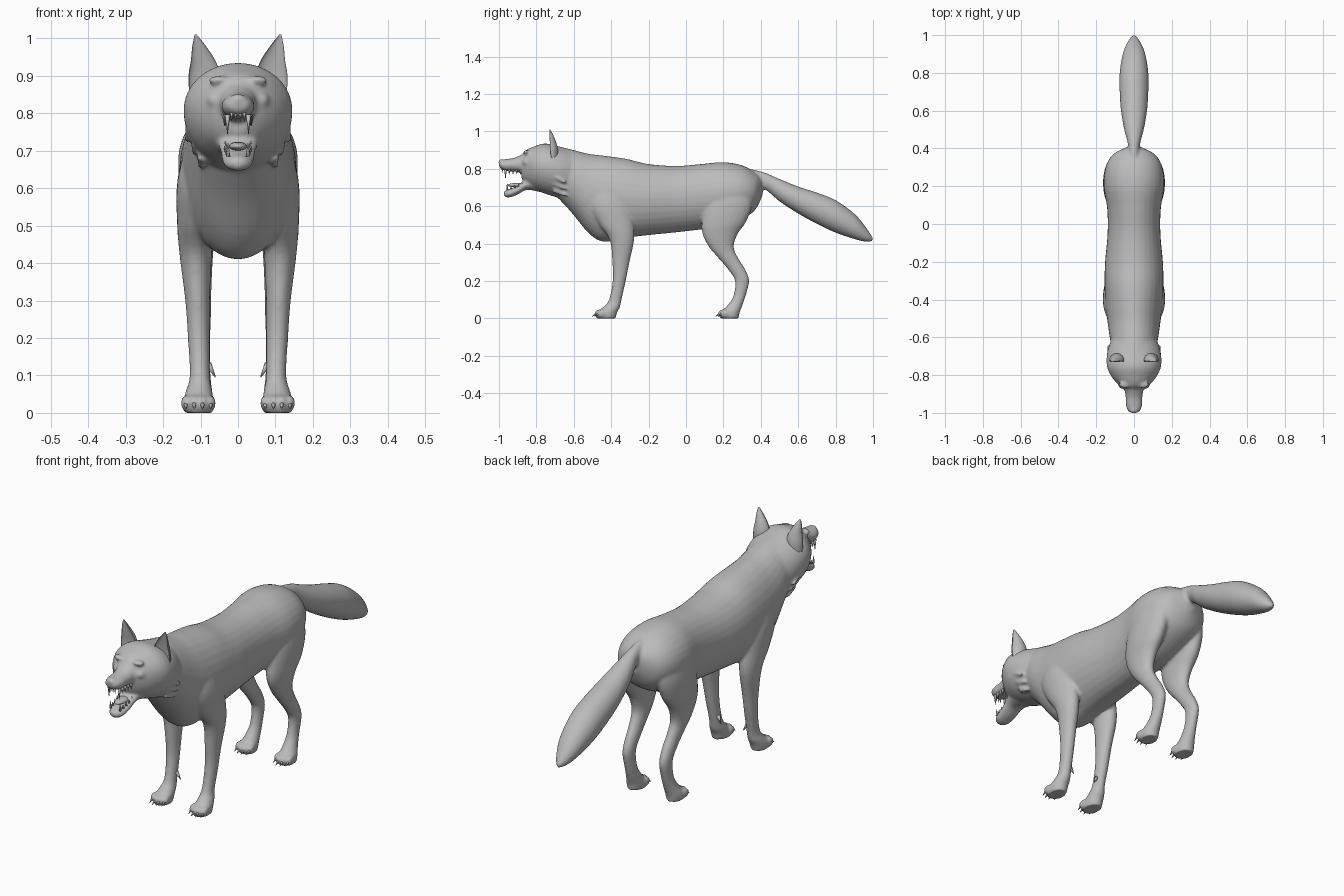
import bpy, bmesh
from math import sin, cos, tau
from mathutils import Vector, Matrix

cube = bpy.data.objects.get("Cube")
if cube:
    bpy.data.objects.remove(cube, do_unlink=True)

GREY = (0.5, 0.5, 0.5, 1)
fur = bpy.data.materials.new("grey_fur")
fur.use_nodes = True
fur.diffuse_color = GREY
fur.node_tree.nodes["Principled BSDF"].inputs["Base Color"].default_value = GREY


def spline(rows, steps=5):
    """Catmull-Rom interpolation through rows of numbers."""
    rows = [Vector(r) for r in rows]
    out = []
    for i in range(len(rows) - 1):
        a, b = rows[max(i - 1, 0)], rows[i]
        c, d = rows[i + 1], rows[min(i + 2, len(rows) - 1)]
        for s in range(steps):
            t = s / steps
            out.append(0.5 * (2 * b + (c - a) * t + (2 * a - 5 * b + 4 * c - d) * t * t
                              + (3 * b - a - 3 * c + d) * t ** 3))
    return out + [rows[-1]]


def skin(bm, rings):
    """Bridge rings of points into a closed tube."""
    loops = [[bm.verts.new(p) for p in ring] for ring in rings]
    n = len(loops[0])
    faces = [bm.faces.new(loops[0]), bm.faces.new(loops[-1])]
    for a, b in zip(loops, loops[1:]):
        for i in range(n):
            j = (i + 1) % n
            faces.append(bm.faces.new((a[i], a[j], b[j], b[i])))
    bmesh.ops.recalc_face_normals(bm, faces=faces)


def trunk(bm, rows, middle=0.5, n=32):
    """Slices across y: (y, top, bottom, half width)."""
    rings = []
    for y, top, bottom, w in spline(rows):
        mid = bottom + (top - bottom) * middle
        ring = []
        for k in range(n):
            c, s = cos(tau * k / n), sin(tau * k / n)
            h = top - mid if s > 0 else mid - bottom
            ring.append((w * c, y, mid + h * s))
        rings.append(ring)
    skin(bm, rings)


def limb(bm, rows, side, cup=False, n=24):
    """Slices across z: (z, x, y, half width, half depth)."""
    rings = []
    for z, x, y, rx, ry in spline(rows):
        ring = []
        for k in range(n):
            c, s = cos(tau * k / n), sin(tau * k / n)
            if cup and s < 0:
                s *= -0.4
            ring.append((side * (x + rx * c), y + ry * s, z))
        rings.append(ring)
    skin(bm, rings)


def ball(bm, centre, size):
    m = Matrix.Translation(centre) @ Matrix.Diagonal((*size, 1))
    bmesh.ops.create_uvsphere(bm, u_segments=16, v_segments=10, radius=1, matrix=m)


def spike(bm, base, tip, radius):
    base, tip = Vector(base), Vector(tip)
    d = tip - base
    m = Matrix.Translation((base + tip) / 2) @ d.to_track_quat("Z", "Y").to_matrix().to_4x4()
    bmesh.ops.create_cone(bm, cap_ends=True, segments=8, radius1=radius, radius2=radius * 0.1,
                          depth=d.length, matrix=m)


def finish(bm, name):
    mesh = bpy.data.meshes.new(name)
    bm.to_mesh(mesh)
    bm.free()
    mesh.materials.append(fur)
    mesh.shade_smooth()
    obj = bpy.data.objects.new(name, mesh)
    bpy.context.collection.objects.link(obj)
    return obj


body = bmesh.new()
# Torso from neck to rump
trunk(body, [(-.72, .93, .68, .10), (-.62, .905, .575, .125), (-.52, .88, .455, .14),
             (-.44, .87, .41, .15), (-.32, .853, .43, .156), (-.2, .825, .445, .153),
             (-.05, .815, .46, .14), (.08, .825, .475, .142), (.2, .835, .49, .16),
             (.3, .818, .53, .15), (.37, .78, .58, .11), (.41, .75, .66, .03)], 0.52)
# Tail
trunk(body, [(.34, .80, .70, .03), (.42, .78, .69, .032), (.5, .745, .625, .052),
             (.6, .705, .56, .069), (.7, .672, .505, .076), (.8, .632, .458, .076),
             (.9, .56, .424, .06), (.96, .49, .41, .036), (1, .43, .413, .008)])
# Skull and cheeks
trunk(body, [(-.6, .895, .61, .115), (-.67, .915, .64, .14), (-.75, .935, .665, .144),
             (-.81, .92, .69, .118), (-.855, .9, .715, .078), (-.88, .87, .75, .045)], 0.55)
# Muzzle and nose
trunk(body, [(-.82, .905, .76, .06), (-.88, .875, .777, .05), (-.92, .858, .785, .044),
             (-.96, .852, .787, .043), (-.99, .845, .8, .032), (-1, .83, .815, .016)])
ball(body, (0, -.985, .835), (.024, .018, .018))
# Lower jaw hanging open
trunk(body, [(-.78, .79, .675, .07), (-.85, .75, .687, .053), (-.9, .712, .662, .045),
             (-.94, .693, .647, .04), (-.965, .685, .648, .027), (-.975, .675, .658, .01)])

details = {n: bmesh.new() for n in ("ears", "teeth", "claws", "tongue")}
for side in (-1, 1):
    # Front leg with shoulder
    limb(body, [(.75, .085, -.42, .045, .08), (.62, .102, -.41, .06, .115),
                (.51, .113, -.375, .05, .095), (.42, .113, -.343, .043, .066),
                (.3, .108, -.348, .033, .046), (.2, .105, -.357, .029, .035),
                (.1, .102, -.378, .027, .034), (.06, .104, -.398, .035, .045),
                (.03, .106, -.425, .041, .057), (0, .106, -.428, .038, .052)], side)
    # Hind leg with thigh and hock
    limb(body, [(.74, .08, .25, .06, .09), (.62, .1, .228, .062, .128),
                (.52, .108, .204, .054, .12), (.45, .108, .182, .044, .094),
                (.38, .105, .19, .036, .066), (.32, .102, .228, .031, .053),
                (.26, .1, .272, .028, .046), (.2, .1, .3, .026, .038),
                (.12, .1, .286, .026, .033), (.07, .102, .262, .032, .04),
                (.03, .106, .235, .041, .052), (0, .106, .232, .038, .05)], side)
    # Toes and claws
    for front in (-.47, .19):
        for i in range(4):
            x = side * (.073 + .022 * i)
            y = front + .012 * abs(i - 1.5)
            ball(body, (x, y, .026), (.014, .026, .022))
            spike(details["claws"], (x, y - .015, .025), (x, y - .038, .01), .007)
    # Dewclaw and cheek tufts
    spike(details["claws"], (side * .08, -.365, .13), (side * .06, -.36, .095), .01)
    for i in range(3):
        z = .67 + .035 * i
        spike(body, (side * (.09 + .015 * i), -.7, z + .02),
              (side * (.105 + .018 * i), -.635, z - .02), .022)
    # Brow and cheek bones
    ball(body, (side * .05, -.85, .888), (.03, .02, .012))
    ball(body, (side * .055, -.85, .835), (.03, .025, .022))
    # Cupped ears
    limb(details["ears"], [(.84, .09, -.72, .04, .035), (.9, .09, -.725, .042, .04),
                           (.94, .093, -.728, .033, .034), (.98, .104, -.73, .018, .02),
                           (1.01, .113, -.73, .003, .004)], side, cup=True)
    # Teeth
    for i in range(5):
        y = -.965 + .02 * i
        x = side * (.028 + .002 * i)
        long = .045 if i == 0 else .022
        spike(details["teeth"], (x, y, .797), (x, y, .79 - long), .007)
        low = .685 + .006 * i
        spike(details["teeth"], (x * .95, y + .01, low), (x * .95, y + .008, low + long * .8), .006)
    for x in (.006, .017):
        spike(details["teeth"], (side * x, -.982, .805), (side * x, -.982, .778), .005)

# Tongue lying in the jaw
ball(details["tongue"], (0, -.9, .712), (.025, .055, .012))

# Blend the overlapping volumes into one smooth skin
wolf = finish(body, "body")
remesh = wolf.modifiers.new("blend", "REMESH")
remesh.mode = "VOXEL"
remesh.voxel_size = 0.007
remesh.use_smooth_shade = True
soften = wolf.modifiers.new("soften", "SMOOTH")
soften.factor = 0.5
soften.iterations = 6
for name, bm in details.items():
    finish(bm, name)
